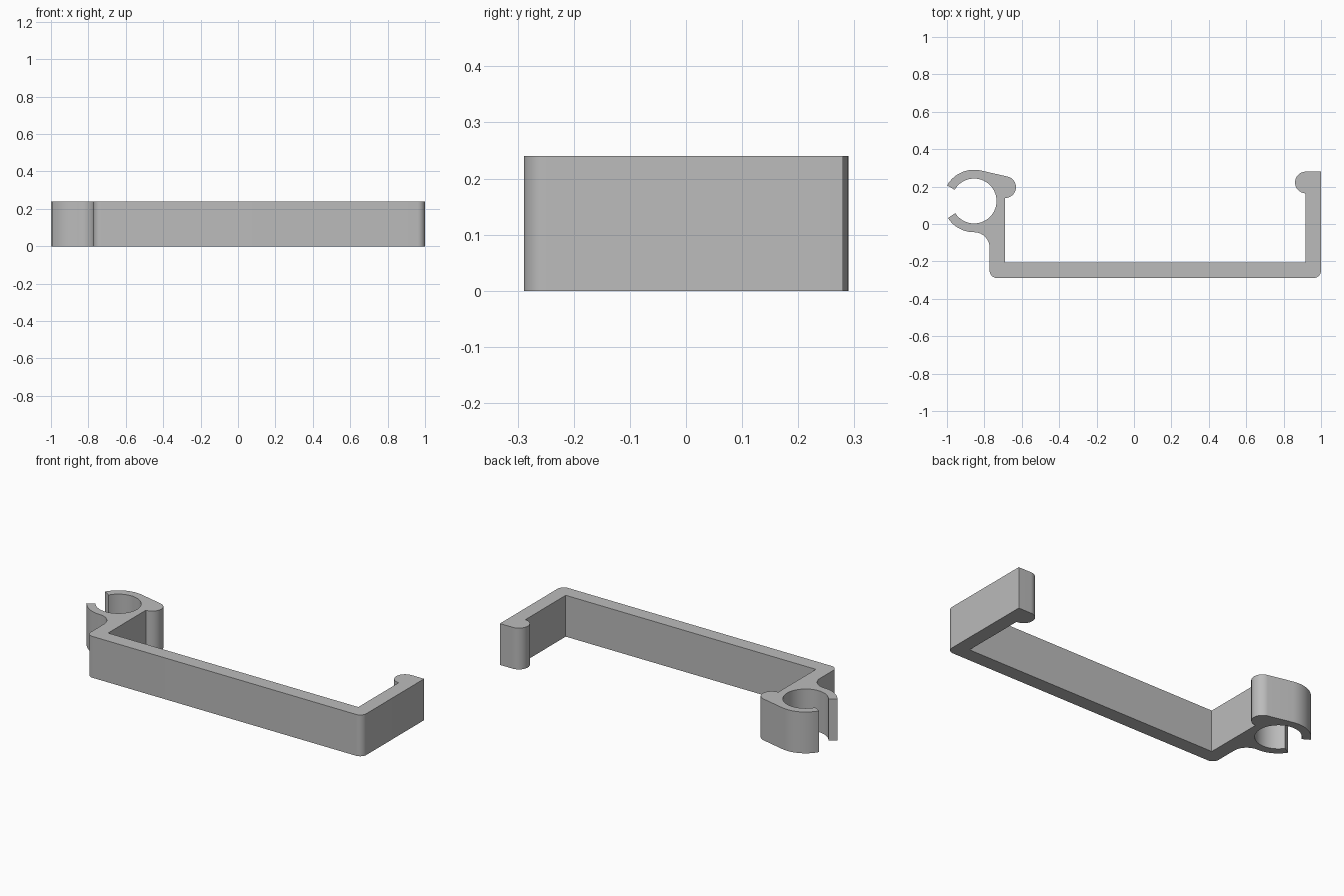
import bpy
import bmesh
from math import radians, cos, sin

cube = bpy.data.objects.get("Cube")
if cube:
    bpy.data.objects.remove(cube, do_unlink=True)

HEIGHT = 0.24
FRONT, BACK_R = -0.289, 0.28           # front face, end of the hook arm
LEFT_OUT, LEFT_IN = -0.772, -0.69      # arm carrying the ring
RIGHT_OUT, RIGHT_IN = 1.0, 0.918       # arm carrying the hook
FLOOR = -0.207                         # inner face of the long bar
RING, RING_OUT, RING_IN = (-0.855, 0.123), 0.167, 0.12
BULB_R = 0.058
CORNER = 0.04

grey = bpy.data.materials.new("plain_grey")
grey.use_nodes = True
colour = (0.5, 0.5, 0.5, 1)
grey.diffuse_color = colour
grey.node_tree.nodes["Principled BSDF"].inputs["Base Color"].default_value = colour


def arc(centre, radius, start, end, step=5):
    """Points along an arc, angles in degrees."""
    count = max(2, round(abs(end - start) / step))
    angles = [radians(start + (end - start) * i / count) for i in range(count + 1)]
    return [(centre[0] + radius * cos(a), centre[1] + radius * sin(a)) for a in angles]


outline = []
# Long bar with rounded outer corners
outline += arc((LEFT_OUT + CORNER, FRONT + CORNER), CORNER, 180, 270, 10)
outline += arc((RIGHT_OUT - CORNER, FRONT + CORNER), CORNER, 270, 360, 10)
# Right arm and its rounded hook
outline.append((RIGHT_OUT, BACK_R))
outline += arc((RIGHT_IN + 0.001, BACK_R - BULB_R), BULB_R, 90, 269)
outline += [(RIGHT_IN, FLOOR), (LEFT_IN, FLOOR)]
# Left arm, bulb, and tangent run onto the open ring
outline += arc((-0.689, 0.197), BULB_R, -91, 77.6)
outline += arc(RING, RING_OUT, 77.6, 150)
outline += arc(RING, RING_IN, 150, -147)
outline += arc(RING, RING_OUT, 213, 270)
# Concave fillet from the ring down to the left arm
fillet = LEFT_OUT - RING[0]
outline += arc((RING[0], RING[1] - RING_OUT - fillet), fillet, 90, 0)[1:]

# Extrude the outline into the bracket
bm = bmesh.new()
face = bm.faces.new([bm.verts.new((x, y, 0)) for x, y in outline])
top = bmesh.ops.extrude_face_region(bm, geom=[face], use_keep_orig=True)
bmesh.ops.translate(bm, vec=(0, 0, HEIGHT),
                    verts=[v for v in top["geom"] if isinstance(v, bmesh.types.BMVert)])
bmesh.ops.recalc_face_normals(bm, faces=bm.faces)
mesh = bpy.data.meshes.new("clip_bracket")
bm.to_mesh(mesh)
bm.free()
mesh.materials.append(grey)

bracket = bpy.data.objects.new("clip_bracket", mesh)
bpy.context.collection.objects.link(bracket)
bpy.ops.object.select_all(action="DESELECT")
bracket.select_set(True)
bpy.context.view_layer.objects.active = bracket
bpy.ops.object.shade_smooth_by_angle(angle=radians(30))
